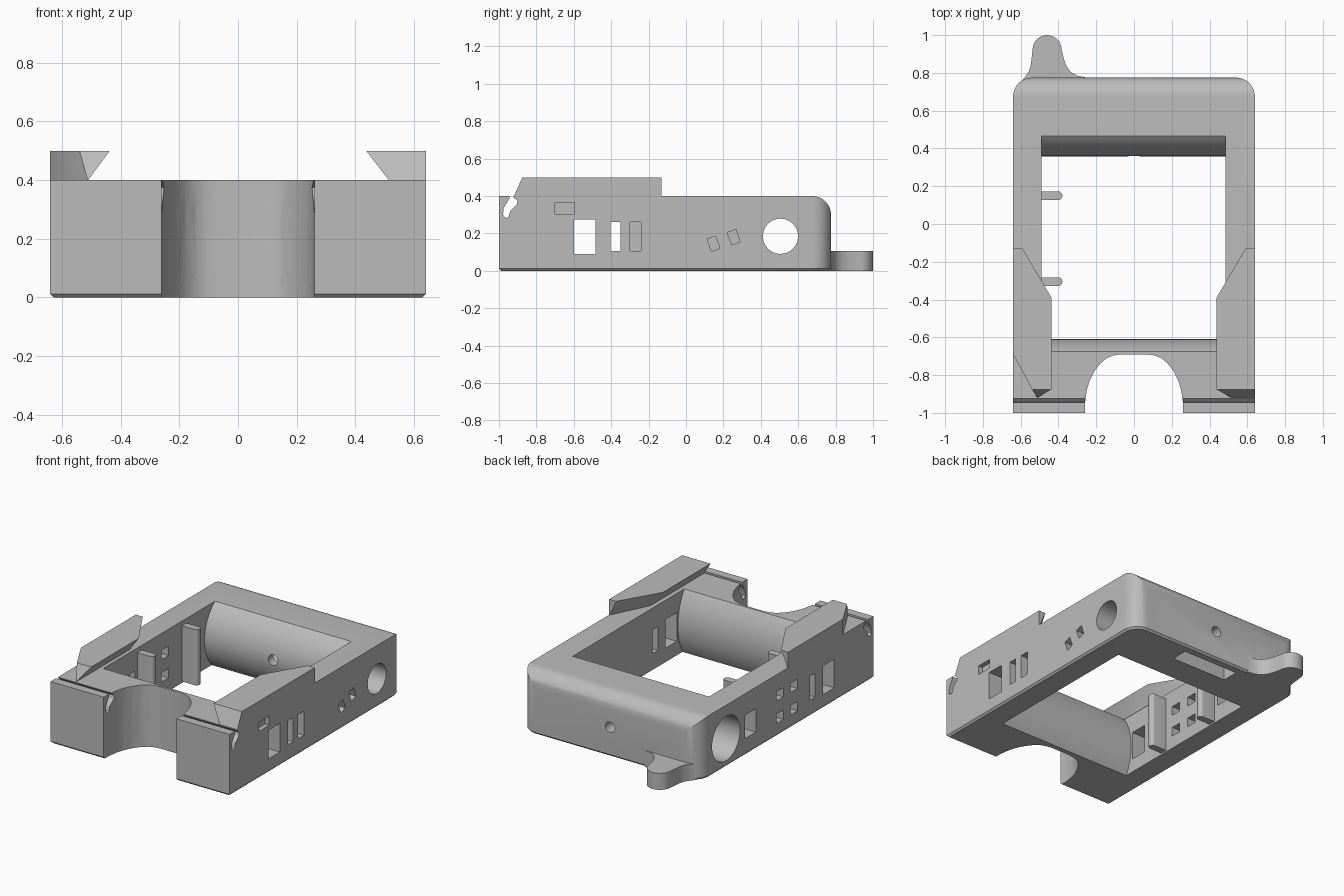
import bpy, bmesh, math
from mathutils import Matrix, Vector

if "Cube" in bpy.data.objects:
    bpy.data.objects.remove(bpy.data.objects["Cube"])

grey = bpy.data.materials.new("plain grey")
grey.diffuse_color = (0.5, 0.5, 0.5, 1)
grey.use_nodes = True
grey.node_tree.nodes["Principled BSDF"].inputs["Base Color"].default_value = grey.diffuse_color


def make(name, bm):
    bmesh.ops.recalc_face_normals(bm, faces=bm.faces[:])
    me = bpy.data.meshes.new(name)
    bm.to_mesh(me)
    bm.free()
    ob = bpy.data.objects.new(name, me)
    bpy.context.collection.objects.link(ob)
    me.materials.append(grey)
    return ob


def box(name, x0, x1, y0, y1, z0, z1, tilt=0):
    bm = bmesh.new()
    bmesh.ops.create_cube(bm, size=1)
    c = Vector(((x0 + x1) / 2, (y0 + y1) / 2, (z0 + z1) / 2))
    bm.transform(Matrix.Translation(c) @ Matrix.Rotation(tilt, 4, 'X')
                 @ Matrix.Diagonal((x1 - x0, y1 - y0, z1 - z0, 1)))
    return make(name, bm)


def rod(name, a, b, r, r2=None, n=48):
    a, b = Vector(a), Vector(b)
    bm = bmesh.new()
    bmesh.ops.create_cone(bm, cap_ends=True, segments=n, radius1=r,
                          radius2=r if r2 is None else r2, depth=(b - a).length)
    bm.transform(Matrix.Translation((a + b) / 2)
                 @ (b - a).to_track_quat('Z', 'Y').to_matrix().to_4x4())
    return make(name, bm)


def loft(name, low, high):
    bm = bmesh.new()
    A = [bm.verts.new(p) for p in low]
    B = [bm.verts.new(p) for p in high]
    bm.faces.new(A)
    bm.faces.new(B)
    n = len(A)
    for i in range(n):
        j = (i + 1) % n
        bm.faces.new((A[i], A[j], B[j], B[i]))
    return make(name, bm)


def prism_z(name, pts, z0, z1):
    return loft(name, [(x, y, z0) for x, y in pts], [(x, y, z1) for x, y in pts])


def prism_x(name, pts, x0, x1):
    return loft(name, [(x0, y, z) for y, z in pts], [(x1, y, z) for y, z in pts])


def boolean(ob, other, op='DIFFERENCE'):
    m = ob.modifiers.new("cut", 'BOOLEAN')
    m.operation, m.solver, m.object = op, 'EXACT', other
    other.hide_render = True
    bpy.context.view_layer.objects.active = ob
    bpy.ops.object.modifier_apply(modifier=m.name)
    bpy.data.objects.remove(other, do_unlink=True)


# Main block: rounded rear corners, thin chamfer round the base
bm = bmesh.new()
bmesh.ops.create_cube(bm, size=1)
bm.transform(Matrix.Translation((0, -0.1125, 0.2)) @ Matrix.Diagonal((1.28, 1.775, 0.4, 1)))
rear = [e for e in bm.edges if all(v.co.y > 0.7 for v in e.verts)
        and any(v.co.z > 0.3 for v in e.verts)]
bmesh.ops.bevel(bm, geom=rear, offset=0.1, segments=10, profile=0.5, affect='EDGES')
base = [e for e in bm.edges if all(v.co.z < 1e-4 for v in e.verts)]
bmesh.ops.bevel(bm, geom=base, offset=0.012, segments=1, affect='EDGES')
frame = make("frame", bm)


# Central opening, with bulging front and rear walls
def bulge(y_mid, depth, steps=16):
    R = (0.215 ** 2 + depth ** 2) / (2 * abs(depth))
    out = []
    for i in range(steps + 1):
        z = -0.05 + 0.47 * i / steps
        sag = R - math.sqrt(R * R - (z - 0.185) ** 2)
        out.append((y_mid + math.copysign(sag, depth), z))
    return out


boolean(frame, prism_x("opening", bulge(-0.61, -0.065) + bulge(0.358, 0.105)[::-1], -0.49, 0.485))

# Arched front notch
half = [(0.26, -1.1), (0.26, -0.95), (0.25, -0.88), (0.235, -0.83), (0.21, -0.78),
        (0.18, -0.74), (0.145, -0.71), (0.11, -0.696), (0.07, -0.69)]
boolean(frame, prism_z("notch", half + [(-x, y) for x, y in half[::-1]], -0.1, 0.5))

# Wire slot across the front blocks
boolean(frame, prism_x("wire_slot", [(-0.945, 0.42), (-0.945, 0.385), (-0.975, 0.335), (-0.978, 0.3),
                                     (-0.965, 0.282), (-0.948, 0.29), (-0.94, 0.32), (-0.905, 0.355),
                                     (-0.9, 0.375), (-0.925, 0.395), (-0.925, 0.42)], -0.7, 0.7))

# Rod bores
boolean(frame, rod("front_bore", (-0.7, -0.815, 0.185), (0.7, -0.815, 0.185), 0.145, n=64))
boolean(frame, rod("rear_bore", (-0.7, 0.505, 0.185), (0.7, 0.505, 0.185), 0.094))
for s in (-1, 1):
    boolean(frame, rod("rear_counterbore", (s * 0.7, 0.505, 0.185), (s * 0.34, 0.505, 0.185), 0.143, n=64))

# Screw hole, hex recess and underside pocket in the rear bar
boolean(frame, rod("screw_hole", (0, 0.3, 0.19), (0, 0.9, 0.19), 0.034, n=24))
boolean(frame, rod("hex_recess", (0, 0.3, 0.19), (0, 0.42, 0.19), 0.07, n=6))
boolean(frame, box("underside_pocket", -0.2, 0.2, 0.61, 0.72, -0.1, 0.13))

# Windows shared by both side walls
for s in (-1, 1):
    x0, x1 = sorted((s * 0.4, s * 0.7))
    boolean(frame, box("square_window", x0, x1, -0.6, -0.485, 0.09, 0.275))
    boolean(frame, box("slot_window", x0, x1, -0.405, -0.35, 0.105, 0.26))

# Right wall: pockets, slanted round groove and its two small windows
boolean(frame, box("slot_pocket", 0.56, 0.7, -0.3, -0.24, 0.105, 0.26))
boolean(frame, box("shallow_pocket", 0.61, 0.7, -0.7, -0.595, 0.305, 0.365))
boolean(frame, rod("slanted_groove", (0.7, 0.08, 0.5), (0.7, 0.29, -0.1), 0.1, n=64))
for y, z in ((0.147, 0.145), (0.255, 0.18)):
    boolean(frame, box("groove_window", 0.53, 0.7, y - 0.024, y + 0.024, z - 0.035, z + 0.035, 0.34))

# Left wall: rear window and four small windows
boolean(frame, box("rear_window", -0.7, -0.4, 0.2, 0.31, 0.11, 0.26))
for y in (-0.045, -0.19):
    for z in (0.115, 0.26):
        boolean(frame, box("small_window", -0.7, -0.4, y - 0.035, y + 0.035, z - 0.03, z + 0.03))

# Mounting ear with flared root
arc = [(-0.46 + 0.077 * math.cos(a), 0.923 + 0.077 * math.sin(a))
       for a in [math.pi * i / 16 for i in range(17)]]
ear = prism_z("mounting_ear", [(-0.25, 0.7), (-0.25, 0.775), (-0.3, 0.785), (-0.335, 0.805),
                               (-0.36, 0.84), (-0.373, 0.88)] + arc +
              [(-0.545, 0.85), (-0.555, 0.81), (-0.575, 0.78), (-0.6, 0.75), (-0.6, 0.7)], 0.0, 0.107)
boolean(frame, ear, 'UNION')
boolean(frame, rod("ear_hole", (-0.46, 0.923, -0.1), (-0.46, 0.923, 0.2), 0.034, n=32))

# Undercut top rails
low = [(0.64, -0.13), (0.635, -0.13), (0.515, -0.37), (0.515, -0.92), (0.64, -0.92)]
top = [(0.64, -0.13), (0.59, -0.13), (0.437, -0.39), (0.437, -0.875), (0.64, -0.875)]
lows = {1: low, -1: low[:4] + [(0.512, -0.92), (0.64, -0.69)]}
tops = {1: top, -1: top[:4] + [(0.54, -0.875), (0.64, -0.69)]}
rails = []
for s, name in ((1, "right_rail"), (-1, "left_rail")):
    rail = loft(name, [(s * x, y, 0.399) for x, y in lows[s]], [(s * x, y, 0.5) for x, y in tops[s]])
    boolean(rail, rod("thumb_notch", (s * 0.64, -0.645, 0.46), (s * 0.64, -0.645, 0.54), 0.03, 0.045, 32))
    rails.append(rail)

# Rounded guide ribs on the left inner wall
ribs = []
for y, name in ((0.15, "rear_rib"), (-0.305, "front_rib")):
    tip = [(-0.402 + 0.023 * math.cos(a), y + 0.023 * math.sin(a))
           for a in [-math.pi / 2 + math.pi * i / 10 for i in range(11)]]
    ribs.append(prism_z(name, tip + [(-0.495, y + 0.023), (-0.495, y - 0.023)], 0.01, 0.37))

for ob in [frame] + rails + ribs:
    bpy.ops.object.select_all(action='DESELECT')
    ob.select_set(True)
    bpy.context.view_layer.objects.active = ob
    bpy.ops.object.shade_smooth_by_angle(angle=math.radians(30))
